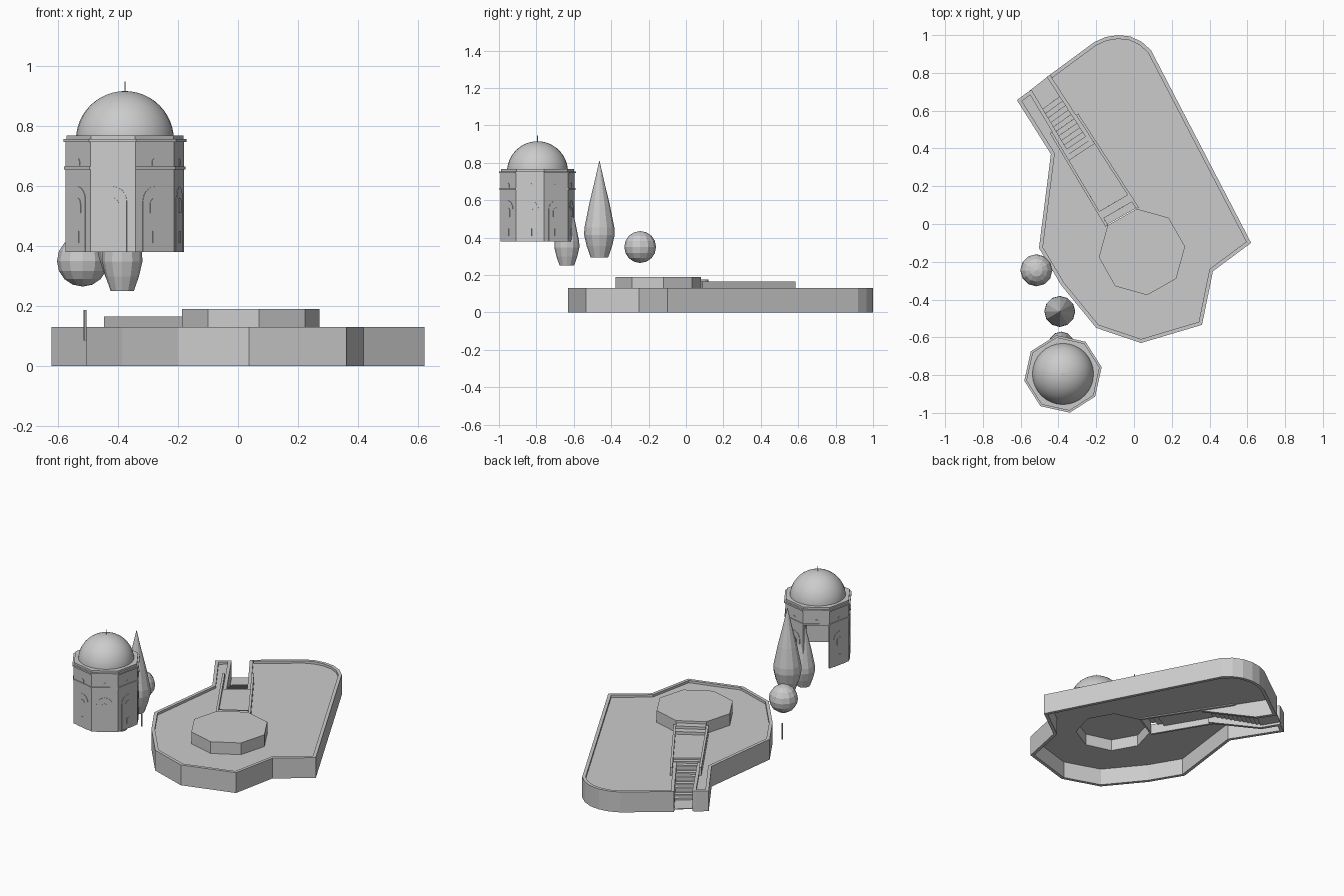
import bpy
import bmesh
from math import sin, cos, pi, radians
from mathutils import Vector

cube = bpy.data.objects.get("Cube")
if cube:
    bpy.data.objects.remove(cube)

stone = bpy.data.materials.new("pale_grey")
stone.use_nodes = True
stone.diffuse_color = (0.6, 0.6, 0.6, 1)
stone.node_tree.nodes["Principled BSDF"].inputs["Base Color"].default_value = (0.6, 0.6, 0.6, 1)


def make(name, verts, faces, thick=0.0):
    mesh = bpy.data.meshes.new(name)
    mesh.from_pydata([tuple(v) for v in verts], [], faces)
    mesh.materials.append(stone)
    ob = bpy.data.objects.new(name, mesh)
    bpy.context.collection.objects.link(ob)
    if thick:
        mod = ob.modifiers.new("thickness", "SOLIDIFY")
        mod.thickness = abs(thick)
        mod.offset = 1 if thick > 0 else -1
        mod.use_even_offset = True
    return ob


def sheet(name, low, high, thick, closed=False):
    """Strip of quads between two rows of points, given a thickness."""
    n = len(low)
    faces = [(i, (i + 1) % n, n + (i + 1) % n, n + i) for i in range(n if closed else n - 1)]
    return make(name, list(low) + list(high), faces, thick)


def wall(name, path, z0, z1, thick, closed=False):
    return sheet(name, [(x, y, z0) for x, y in path], [(x, y, z1) for x, y in path], thick, closed)


def slab(name, path, z0, z1):
    """Flat plate with the plan outline, from z0 to z1."""
    bm = bmesh.new()
    face = bm.faces.new([bm.verts.new((x, y, z0)) for x, y in path])
    ext = bmesh.ops.extrude_face_region(bm, geom=[face])["geom"]
    for v in ext:
        if isinstance(v, bmesh.types.BMVert):
            v.co.z = z1
    bmesh.ops.recalc_face_normals(bm, faces=bm.faces)
    ob = make(name, [], [])
    bm.to_mesh(ob.data)
    bm.free()
    return ob


def octagon(center, r, turn, first=0, count=8):
    return [(center[0] + r * cos(radians(turn + 45 * k)), center[1] + r * sin(radians(turn + 45 * k)))
            for k in range(first, first + count)]


def lathe(name, x, y, profile, sides, smooth=False):
    """Round body from (radius, height) pairs."""
    verts = [(x + r * cos(2 * pi * i / sides), y + r * sin(2 * pi * i / sides), z)
             for r, z in profile for i in range(sides)]
    faces = [(j * sides + i, j * sides + (i + 1) % sides, (j + 1) * sides + (i + 1) % sides, (j + 1) * sides + i)
             for j in range(len(profile) - 1) for i in range(sides)]
    last = (len(profile) - 1) * sides
    faces += [tuple(reversed(range(sides))), tuple(range(last, last + sides))]
    ob = make(name, verts, faces)
    if smooth:
        for p in ob.data.polygons:
            p.use_smooth = len(p.vertices) == 4
    return ob


# Terrace: outer wall, sunken floor running round the corridor and the octagon
TOP, FLOOR = 0.13, 0.115
left_end, right_end = (-0.56, 0.70), (-0.445, 0.79)
outline = [right_end, (-0.21, 0.963), (-0.15, 0.99), (-0.085, 1.0), (-0.02, 0.993), (0.04, 0.965),
           (0.09, 0.92), (0.62, -0.10), (0.418, -0.25), (0.36, -0.534), (0.037, -0.63), (-0.20, -0.55),
           (-0.386, -0.323), (-0.503, -0.127), (-0.44, 0.37), (-0.62, 0.656), left_end]
plaza = octagon((0.042, -0.148), 0.23, 7)
wall("terrace_wall", outline, 0, TOP, 0.02)
slab("terrace_floor", outline + octagon((0.042, -0.148), 0.23, 7, 3, 8), FLOOR - 0.008, FLOOR)

# Raised octagon, hollow underneath
wall("octagon_wall", plaza, FLOOR - 0.008, 0.19, -0.01, True)
slab("octagon_top", plaza, 0.18, 0.19)


# Corridor with stairs down to the outer edge
def along(side, t, z):
    a, b = (left_end, plaza[3]) if side == "left" else (right_end, plaza[2])
    return Vector((a[0] + (b[0] - a[0]) * t, a[1] + (b[1] - a[1]) * t, z))


steps, low, high = 12, 0.015, 0.14
treads = [(0, low), (0.15, low)]
for s in range(steps):
    t = 0.15 + 0.4 * s / steps
    z = low + (high - low) * (s + 1) / steps
    treads += [(t, z), (t + 0.4 / steps, z)]
treads += [(0.9, high), (0.9, 0.157), (0.95, 0.157), (0.95, 0.173), (0.995, 0.173)]
sheet("stairs", [along("left", t, z) for t, z in treads], [along("right", t, z) for t, z in treads], 0.004)

for side, sign in (("left", 1), ("right", -1)):
    sheet(side + "_stair_wall", [along(side, 0, 0), along(side, 0.15, 0), along(side, 0.55, 0.1)],
          [along(side, t, TOP) for t in (0, 0.15, 0.55)], 0.02 * sign * -1)
    sheet(side + "_curb", [along(side, 0.3, 0.1), along(side, 1, 0.1)],
          [along(side, 0.3, 0.165), along(side, 1, 0.165)], 0.014 * sign)

# Tower: eight-sided shell with one open side
tower = (-0.376, -0.794)
TURN = 10
BASE, BAND, EAVE = 0.38, 0.655, 0.745
wall("tower_lower_wall", octagon(tower, 0.2, TURN, 3, 8), BASE, BAND, -0.008)
wall("tower_upper_wall", octagon(tower, 0.2, TURN), BAND, EAVE, -0.008, True)
wall("tower_band", octagon(tower, 0.205, TURN), BAND, BAND + 0.01, -0.013, True)
slab("tower_cornice", octagon(tower, 0.208, TURN), EAVE, EAVE + 0.01)
slab("tower_roof_step", octagon(tower, 0.197, TURN), EAVE + 0.01, EAVE + 0.023)


def plate(name, angle, u, width, z0, spring, arched=True, lift=0.002):
    """Thin window or arch plate on a tower side."""
    out = Vector((cos(angle), sin(angle), 0))
    across = Vector((-sin(angle), cos(angle), 0))
    h = width / 2
    pts = [(-h, z0), (h, z0)]
    if arched:
        pts += [(h * cos(pi * i / 8), spring + h * sin(pi * i / 8)) for i in range(9)]
    else:
        pts += [(h, spring), (-h, spring)]
    mid = Vector((tower[0], tower[1], 0)) + out * (0.2 * cos(pi / 8) + lift)
    verts = [mid + across * (u + a) + Vector((0, 0, z)) for a, z in pts]
    make(name, verts, [tuple(range(len(verts)))], -0.003)


for k in range(8):
    face_angle = radians(TURN + 22.5 + 45 * k)
    plate("upper_window", face_angle, 0, 0.022, 0.668, 0.68)
    if k == 2:
        continue
    plate("blind_arch", face_angle, 0, 0.095, BASE, 0.55)
    plate("arched_window", face_angle, 0, 0.04, 0.51, 0.54, lift=0.004)
    plate("low_window", face_angle, 0, 0.02, 0.41, 0.45, arched=False, lift=0.004)

# Dome and finial
R = 0.163
dome = [(R * cos(a), 0.752 + R * sin(a)) for a in [pi / 2 * i / 12 for i in range(12)]]
lathe("dome", *tower, dome + [(0.004, 0.752 + R)], 32, smooth=True)
lathe("finial", *tower, [(0.002, 0.91), (0.002, 0.947)], 6)

# Trees
cypress = [(0.047, 0), (0.068, 0.06), (0.082, 0.12), (0.08, 0.16), (0.056, 0.28), (0.027, 0.4), (0.001, 0.515)]
for name, x, y, z, size in (("tall_cypress", -0.393, -0.463, 0.295, 1), ("short_cypress", -0.385, -0.637, 0.25, 0.82)):
    lathe(name, x, y, [(r * size, z + h * size) for r, h in cypress], 12)
bush = [(0.084 * sin(pi * i / 8) + 0.001, 0.35 - 0.085 * cos(pi * i / 8)) for i in range(9)]
lathe("round_bush", -0.517, -0.245, bush, 12)
lathe("bush_trunk", -0.508, -0.245, [(0.005, 0.085), (0.005, 0.187)], 6)
